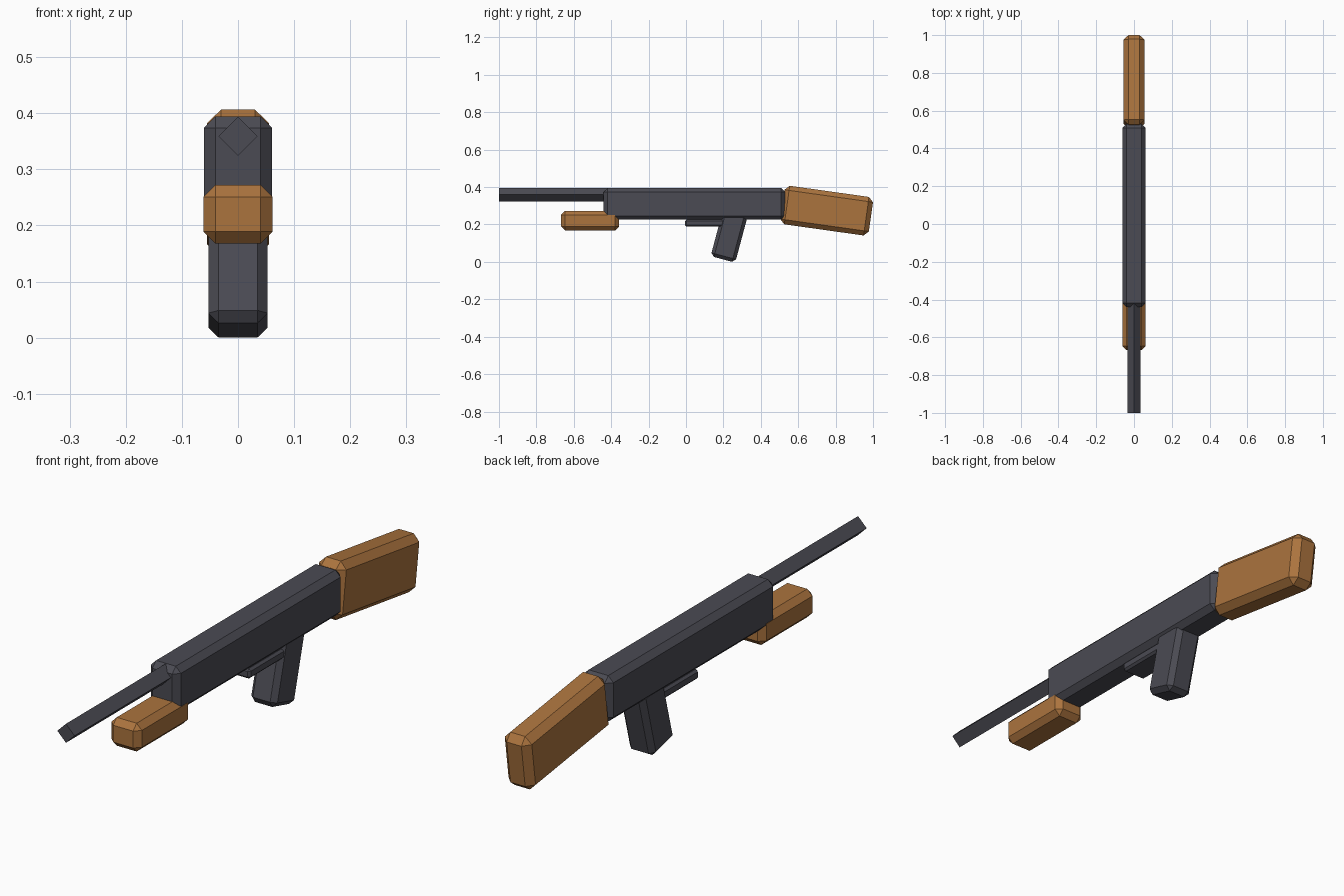
import bpy
import bmesh
from math import radians
from mathutils import Matrix

cube = bpy.data.objects.get("Cube")
if cube:
    bpy.data.objects.remove(cube, do_unlink=True)


def make_material(name, rgb):
    mat = bpy.data.materials.new(name)
    mat.use_nodes = True
    color = (*rgb, 1.0)
    mat.diffuse_color = color
    bsdf = next(n for n in mat.node_tree.nodes if n.type == "BSDF_PRINCIPLED")
    bsdf.inputs["Base Color"].default_value = color
    return mat


metal = make_material("dark_metal", (0.07, 0.07, 0.087))
wood = make_material("warm_wood", (0.41, 0.174, 0.048))


def finish(bm, name, mat, y, z, tilt=0):
    """Turn the mesh into an object placed on the centre plane."""
    bmesh.ops.recalc_face_normals(bm, faces=bm.faces)
    mesh = bpy.data.meshes.new(name)
    bm.to_mesh(mesh)
    bm.free()
    mesh.materials.append(mat)
    obj = bpy.data.objects.new(name, mesh)
    obj.location = (0, y, z)
    obj.rotation_euler.x = radians(tilt)
    bpy.context.collection.objects.link(obj)
    return obj


def chamfered_box(name, mat, size, y, z, chamfer, tilt=0):
    bm = bmesh.new()
    bmesh.ops.create_cube(bm, size=1.0, matrix=Matrix.Diagonal((*size, 1.0)))
    bmesh.ops.bevel(bm, geom=bm.edges[:], offset=chamfer, segments=1,
                    affect="EDGES", profile=0.5)
    return finish(bm, name, mat, y, z, tilt)


# Main body and wooden furniture
chamfered_box("receiver", metal, (0.122, 0.97, 0.169), 0.045, 0.31, 0.021)
chamfered_box("handguard", wood, (0.123, 0.31, 0.104), -0.513, 0.22, 0.021)
chamfered_box("stock", wood, (0.11, 0.478, 0.208), 0.752, 0.274, 0.025, -8)

# Grip and the plate in front of it
chamfered_box("grip", metal, (0.106, 0.136, 0.26), 0.231, 0.139, 0.018, -15)
chamfered_box("trigger_plate", metal, (0.1, 0.21, 0.037), 0.1, 0.207, 0.008)

# Four-sided barrel with its edges up, down and to the sides
bm = bmesh.new()
bmesh.ops.create_cone(bm, cap_ends=True, segments=4, radius1=0.035,
                      radius2=0.035, depth=0.6,
                      matrix=Matrix.Rotation(radians(90), 4, "X"))
finish(bm, "barrel", metal, -0.7, 0.359)
